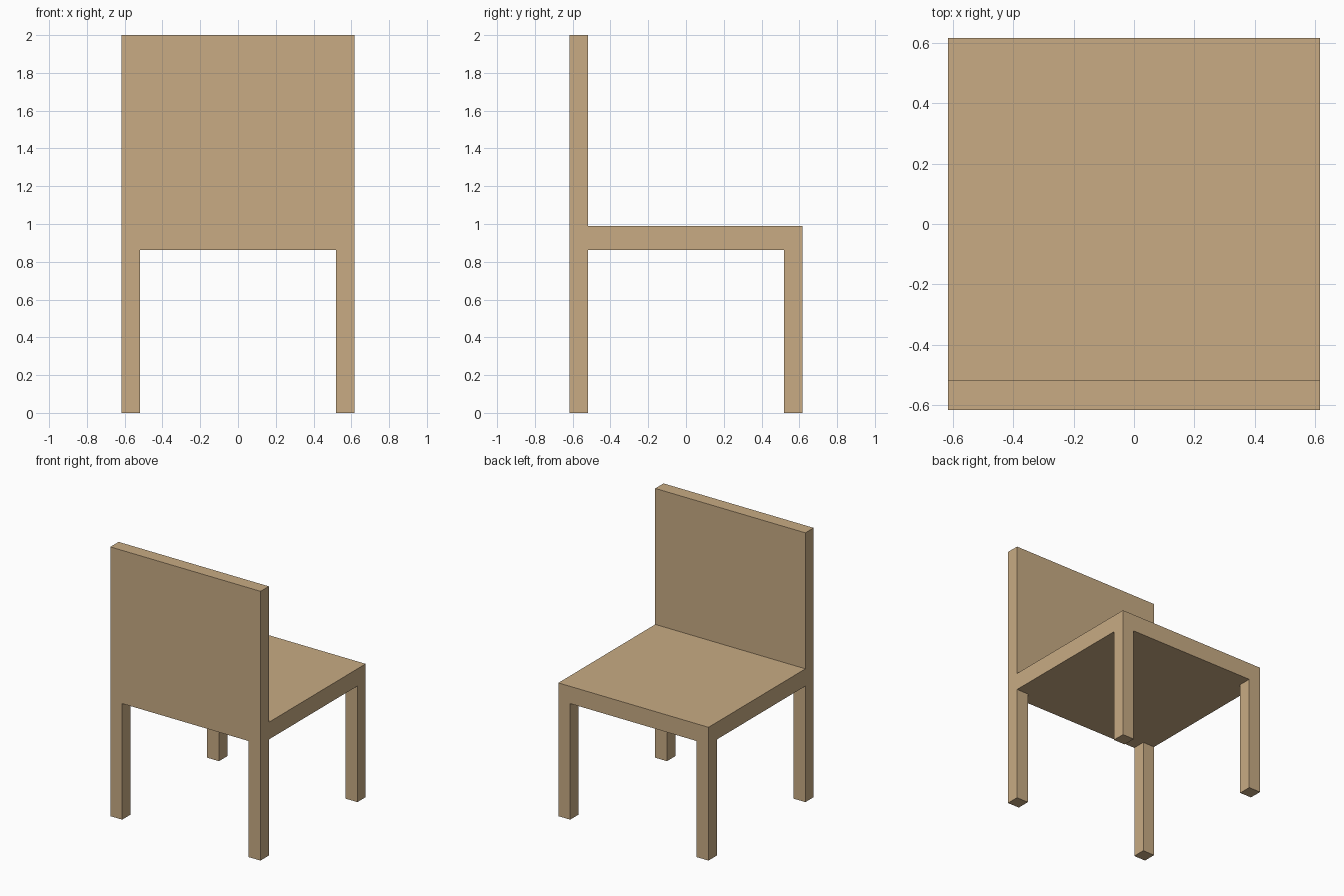
import bpy

if "Cube" in bpy.data.objects:
    bpy.data.objects.remove(bpy.data.objects["Cube"])

HALF = 0.617       # half width and half depth of the chair
THICK = 0.097      # leg and backrest thickness
SEAT_BOTTOM, SEAT_TOP, TOP = 0.862, 0.99, 2.0

wood = bpy.data.materials.new("wood")
wood.diffuse_color = (0.58, 0.41, 0.23, 1.0)
wood.use_nodes = True
wood.node_tree.nodes["Principled BSDF"].inputs["Base Color"].default_value = wood.diffuse_color


def box(name, low, high):
    """Axis-aligned box between two opposite corners."""
    centre = [(a + b) / 2 for a, b in zip(low, high)]
    bpy.ops.mesh.primitive_cube_add(size=1, location=centre)
    obj = bpy.context.object
    obj.name = name
    obj.scale = [b - a for a, b in zip(low, high)]
    bpy.ops.object.transform_apply(location=False, rotation=False, scale=True)
    obj.data.materials.append(wood)
    return obj


# Seat slab
box("seat", (-HALF, -HALF, SEAT_BOTTOM), (HALF, HALF, SEAT_TOP))

# Backrest standing on the front (-y) edge of the seat
box("backrest", (-HALF, -HALF, SEAT_TOP), (HALF, -HALF + THICK, TOP))

# Four square legs flush with the seat corners
inner = HALF - THICK
for side, x in (("left", -HALF), ("right", inner)):
    for end, y in (("front", -HALF), ("back", inner)):
        box(f"{end}_{side}_leg", (x, y, 0), (x + THICK, y + THICK, SEAT_BOTTOM))
